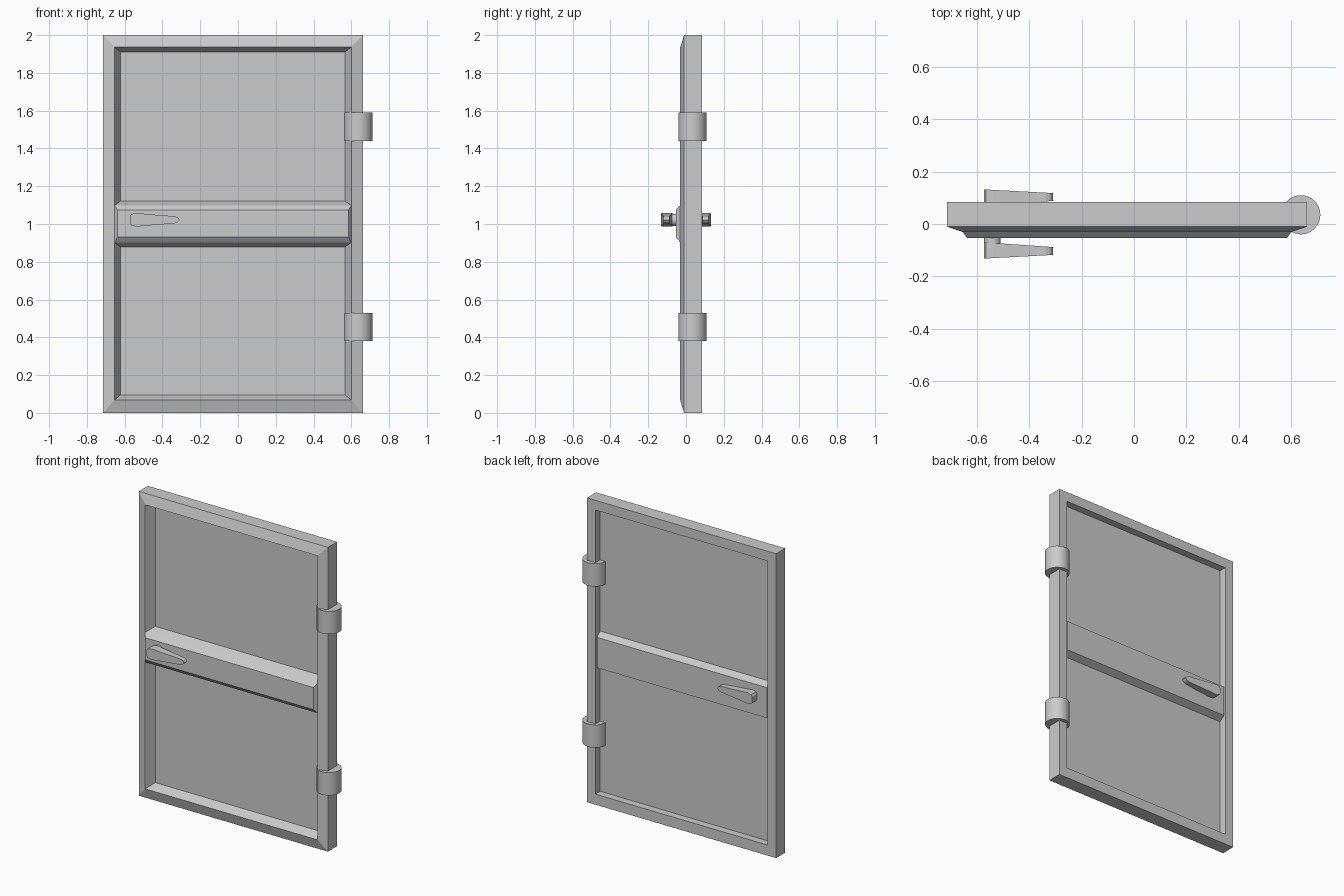
import bpy, bmesh, math

if "Cube" in bpy.data.objects:
    bpy.data.objects.remove(bpy.data.objects["Cube"])


def make_object(name, bm):
    bmesh.ops.recalc_face_normals(bm, faces=bm.faces)
    me = bpy.data.meshes.new(name)
    bm.to_mesh(me)
    bm.free()
    ob = bpy.data.objects.new(name, me)
    bpy.context.collection.objects.link(ob)
    return ob


def loft(name, rings, closed=False):
    """Bridge a series of equal-length point rings; cap the ends unless closed."""
    bm = bmesh.new()
    loops = [[bm.verts.new(p) for p in ring] for ring in rings]
    n = len(loops[0])
    pairs = list(zip(loops, loops[1:])) + ([(loops[-1], loops[0])] if closed else [])
    for a, b in pairs:
        for i in range(n):
            j = (i + 1) % n
            bm.faces.new((a[i], a[j], b[j], b[i]))
    if not closed:
        bm.faces.new(loops[0])
        bm.faces.new(loops[-1])
    return make_object(name, bm)


def rect(x0, x1, z0, z1, y):
    return [(x0, y, z0), (x1, y, z0), (x1, y, z1), (x0, y, z1)]


def cylinder(name, r, length, loc, rot=(0, 0, 0), sides=32):
    bpy.ops.mesh.primitive_cylinder_add(vertices=sides, radius=r, depth=length,
                                        location=loc, rotation=rot)
    ob = bpy.context.object
    ob.name = name
    bpy.ops.object.shade_smooth_by_angle(angle=math.radians(30))
    return ob


# door frame: mitred section swept round the opening
loft("door_frame", [
    rect(-0.714, 0.661, 0.0, 2.0, 0.084),
    rect(-0.714, 0.661, 0.0, 2.0, -0.010),
    rect(-0.653, 0.600, 0.069, 1.936, -0.031),
    rect(-0.622, 0.566, 0.095, 1.910, 0.030),
    rect(-0.653, 0.600, 0.069, 1.936, 0.035),
    rect(-0.653, 0.600, 0.069, 1.936, 0.084),
], closed=True)

# thin recessed panel
loft("panel", [rect(-0.653, 0.600, 0.069, 1.936, y) for y in (0.030, 0.035)])

# bevelled middle rail, proud at the front, nearly flush at the back
loft("middle_rail", [
    rect(-0.638, 0.585, 0.930, 1.075, -0.053),
    rect(-0.653, 0.600, 0.902, 1.098, -0.031),
    rect(-0.653, 0.600, 0.878, 1.122, 0.030),
    rect(-0.653, 0.600, 0.878, 1.122, 0.035),
    rect(-0.645, 0.592, 0.900, 1.100, 0.080),
])

# tapered lever handles on both sides
OUTLINE = [(-0.573, 0.018), (-0.565, 0.030), (-0.540, 0.036), (-0.440, 0.027),
           (-0.335, 0.019), (-0.318, 0.012), (-0.309, 0.0)]
ZC = 1.022
half = OUTLINE + [(x, -z) for x, z in reversed(OUTLINE[:-1])]


def taper(x, a, b):
    return a + (b - a) * (x + 0.573) / 0.264


for side, sy in (("front", -1), ("back", 1)):
    loft(side + "_lever", [
        [(x, sy * taper(x, 0.070, 0.088), ZC + z) for x, z in half],
        [(x, sy * taper(x, 0.132, 0.118), ZC + z) for x, z in half],
    ])
    cylinder(side + "_lever_stem", 0.032, 0.05, (-0.541, sy * 0.062, ZC),
             (math.pi / 2, 0, 0), 16)

# hinge barrels
for name, z in (("lower_hinge", 0.455), ("upper_hinge", 1.515)):
    cylinder(name, 0.0745, 0.15, (0.637, 0.035, z))
